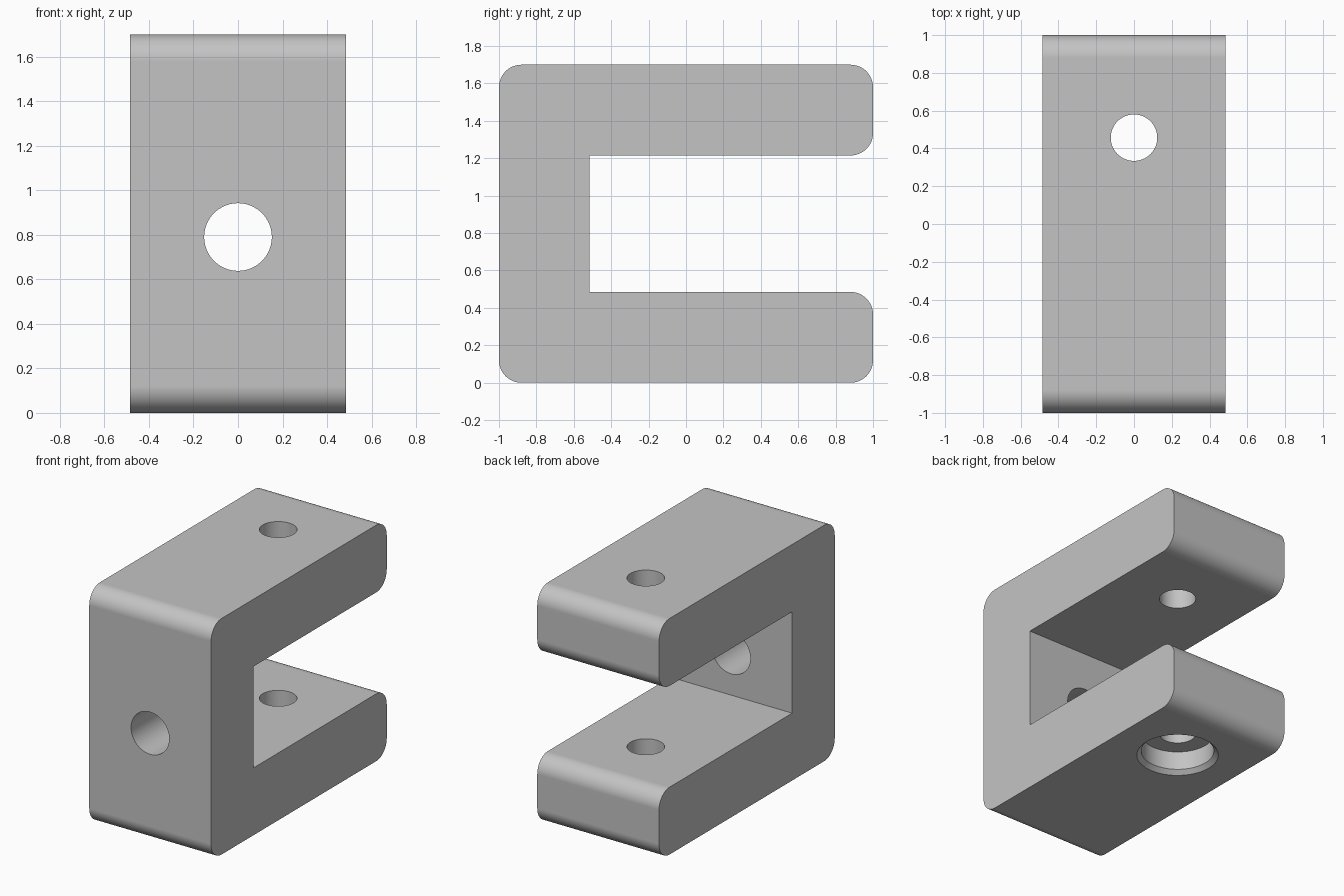
import bpy, bmesh, math
from mathutils import Matrix

cube = bpy.data.objects.get("Cube")
if cube:
    bpy.data.objects.remove(cube, do_unlink=True)

WIDTH, HEIGHT, ARM, BACK, FILLET = 0.97, 1.70, 0.485, 0.485, 0.12

grey = bpy.data.materials.new("light_grey")
grey.use_nodes = True
COLOUR = (0.55, 0.55, 0.55, 1)
grey.diffuse_color = COLOUR
grey.node_tree.nodes["Principled BSDF"].inputs["Base Color"].default_value = COLOUR


def make_object(name, bm):
    bmesh.ops.recalc_face_normals(bm, faces=bm.faces)
    mesh = bpy.data.meshes.new(name)
    bm.to_mesh(mesh)
    bm.free()
    mesh.materials.append(grey)
    obj = bpy.data.objects.new(name, mesh)
    bpy.context.scene.collection.objects.link(obj)
    return obj


def rounded(y, z, sy, sz, start, steps=12):
    """Quarter arc for the corner at (y, z); sy and sz point inwards."""
    cy, cz = y + sy * FILLET, z + sz * FILLET
    angles = [math.radians(start + 90 * i / steps) for i in range(steps + 1)]
    return [(cy + FILLET * math.cos(a), cz + FILLET * math.sin(a)) for a in angles]


def revolved(name, profile, matrix, segments=64):
    """Closed solid of revolution about z from (radius, z) pairs."""
    bm = bmesh.new()
    rings = [[bm.verts.new((r * math.cos(math.tau * i / segments),
                            r * math.sin(math.tau * i / segments), z))
              for i in range(segments)] for r, z in profile]
    for low, high in zip(rings, rings[1:]):
        for i in range(segments):
            j = (i + 1) % segments
            bm.faces.new((low[i], low[j], high[j], high[i]))
    bm.faces.new(rings[0][::-1])
    bm.faces.new(rings[-1])
    bm.transform(matrix)
    obj = make_object(name, bm)
    obj.hide_render = True
    obj.hide_set(True)
    return obj


# C-shaped side profile, extruded across the width
outline = rounded(-1, 0, 1, 1, 180) + rounded(1, 0, -1, 1, 270)
outline += rounded(1, ARM, -1, -1, 0)
outline += [(BACK - 1, ARM), (BACK - 1, HEIGHT - ARM)]
outline += rounded(1, HEIGHT - ARM, -1, 1, 270)
outline += rounded(1, HEIGHT, -1, -1, 0) + rounded(-1, HEIGHT, 1, -1, 90)

bm = bmesh.new()
side = bm.faces.new([bm.verts.new((-WIDTH / 2, y, z)) for y, z in outline])
extruded = bmesh.ops.extrude_face_region(bm, geom=[side], use_keep_orig=True)
verts = [v for v in extruded["geom"] if isinstance(v, bmesh.types.BMVert)]
bmesh.ops.translate(bm, verts=verts, vec=(WIDTH, 0, 0))
clevis = make_object("clevis_bracket", bm)

# Pin hole through both arms, with a chamfered counterbore underneath
pin = revolved("pin_hole_cutter",
               [(0.305, -0.03), (0.245, 0.03), (0.245, 0.165), (0.123, 0.165),
                (0.123, HEIGHT + 0.1)],
               Matrix.Translation((0, 0.457, 0)))

# Mounting hole through the upright
mount = revolved("mounting_hole_cutter", [(0.152, -0.2), (0.152, 0.2 + BACK)],
                 Matrix.Translation((0, -1, 0.79)) @ Matrix.Rotation(-math.pi / 2, 4, "X"))

for cutter in (pin, mount):
    mod = clevis.modifiers.new(cutter.name, "BOOLEAN")
    mod.operation = "DIFFERENCE"
    mod.solver = "EXACT"
    mod.object = cutter

# Apply the cuts, then shade the curved faces smooth
bpy.context.view_layer.update()
graph = bpy.context.evaluated_depsgraph_get()
clevis.data = bpy.data.meshes.new_from_object(clevis.evaluated_get(graph))
clevis.modifiers.clear()
for cutter in (pin, mount):
    bpy.data.objects.remove(cutter, do_unlink=True)

bpy.ops.object.select_all(action="DESELECT")
clevis.select_set(True)
bpy.context.view_layer.objects.active = clevis
bpy.ops.object.shade_smooth_by_angle(angle=math.radians(30))
weighted = clevis.modifiers.new("even_shading", "WEIGHTED_NORMAL")
weighted.keep_sharp = True
